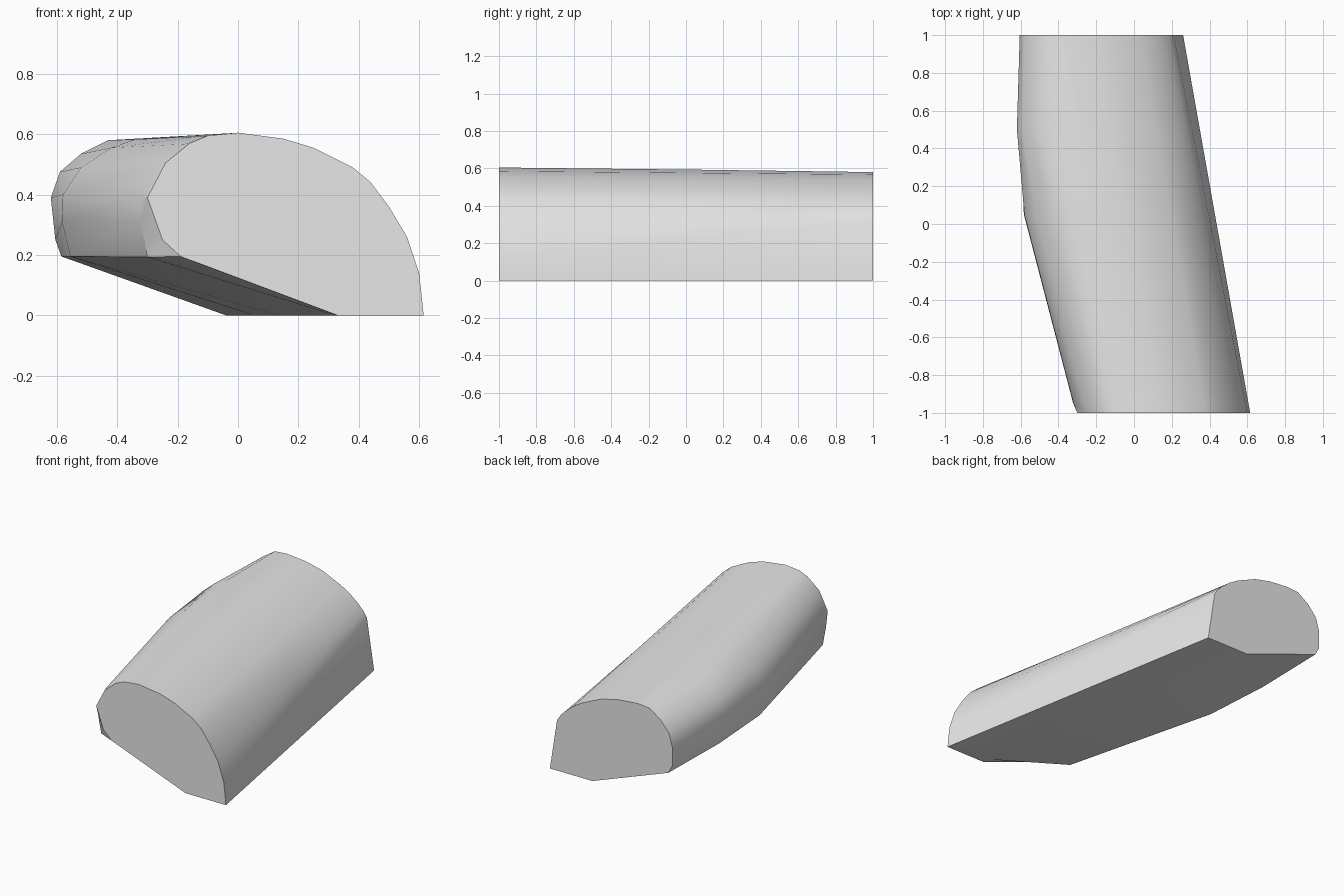
import bpy
import bmesh
import math
from mathutils import Vector

default_cube = bpy.data.objects.get("Cube")
if default_cube:
    bpy.data.objects.remove(default_cube, do_unlink=True)


def make_material(name, colour):
    material = bpy.data.materials.new(name)
    material.use_nodes = True
    material.diffuse_color = colour
    shader = material.node_tree.nodes["Principled BSDF"]
    shader.inputs["Base Color"].default_value = colour
    return material


# Straight side: underside, outer wall and crown, as (x, z) at each end
straight_front = [(.33, 0), (.615, 0), (.6, .14), (.56, .26), (.5, .36),
                  (.44, .44), (.38, .49), (.25, .555), (.15, .585)]
straight_back = [(-.04, 0), (.26, 0), (.21, .32), (.185, .36), (.145, .4),
                 (.095, .44), (.03, .48), (-.105, .54), (-.22, .567)]

# Bulging side: from the crown down to the lower edge, keyed by y
bulge_sections = {
    -1: [(0, .605), (-.1, .595), (-.16, .57), (-.24, .505),
         (-.3, .39), (-.25, .25), (-.19, .195)],
    -.95: [(-.01, .604), (-.12, .593), (-.18, .567), (-.26, .5),
           (-.32, .39), (-.322, .31), (-.3, .193)],
    .05: [(-.2, .593), (-.34, .583), (-.42, .555), (-.52, .49),
          (-.58, .4), (-.583, .31), (-.555, .195)],
    .5: [(-.28, .587), (-.43, .58), (-.52, .535), (-.59, .475),
         (-.62, .39), (-.605, .25), (-.585, .195)],
    1: [(-.36, .58), (-.44, .573), (-.52, .52), (-.58, .45),
        (-.605, .36), (-.605, .25), (-.575, .195)],
}


def straight_points(y):
    """Blend the two end profiles of the straight side."""
    blend = (y + 1) / 2
    return [Vector(front).lerp(Vector(back), blend)
            for front, back in zip(straight_front, straight_back)]


def build_loft(name, material):
    mesh = bpy.data.meshes.new(name)
    bm = bmesh.new()
    rings = []
    for y, bulge in bulge_sections.items():
        outline = straight_points(y) + [Vector(point) for point in bulge]
        rings.append([bm.verts.new((p.x, y, p.y)) for p in outline])

    # Skin between neighbouring sections
    for near, far in zip(rings, rings[1:]):
        count = len(near)
        for i in range(count):
            j = (i + 1) % count
            bm.faces.new((near[i], near[j], far[j], far[i]))

    # Flat end caps
    bm.faces.new(rings[0])
    bm.faces.new(rings[-1])
    bmesh.ops.recalc_face_normals(bm, faces=bm.faces)
    bm.to_mesh(mesh)
    bm.free()

    mesh.materials.append(material)
    body = bpy.data.objects.new(name, mesh)
    bpy.context.collection.objects.link(body)
    return body


grey = make_material("plain grey", (.8, .8, .8, 1))
body = build_loft("rounded_body", grey)

# Smooth crown with crisp caps and lower edges
bpy.ops.object.select_all(action="DESELECT")
body.select_set(True)
bpy.context.view_layer.objects.active = body
bpy.ops.object.shade_smooth_by_angle(angle=math.radians(30))
